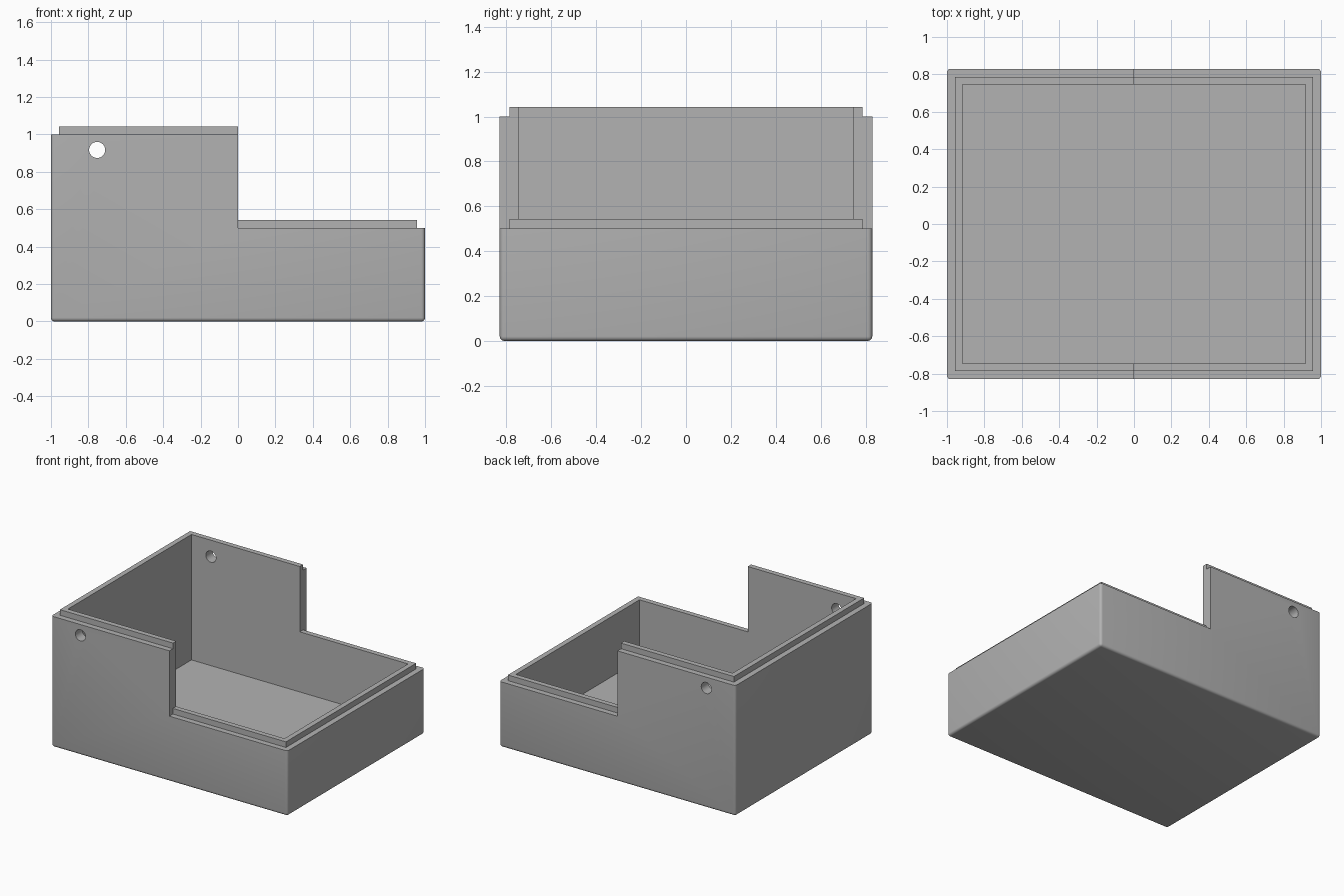
import bpy, bmesh, math

cube = bpy.data.objects.get("Cube")
if cube:
    bpy.data.objects.remove(cube, do_unlink=True)

HALF_X, HALF_Y = 1.0, 0.83
WALL, LIP_INSET, LIP_H = 0.083, 0.043, 0.043
LOW, HIGH, FLOOR = 0.5, 1.0, 0.083
ROUND = 0.02

grey = bpy.data.materials.new("grey_plastic")
grey.use_nodes = True
colour = (0.45, 0.45, 0.45, 1)
grey.diffuse_color = colour
grey.node_tree.nodes["Principled BSDF"].inputs["Base Color"].default_value = colour


def stepped_block(name, inset, base, rise):
    """L-shaped side profile, tall on -x, extruded through y."""
    x, y = HALF_X - inset, HALF_Y - inset
    profile = [(-x, base), (x, base), (x, LOW + rise), (0, LOW + rise),
               (0, HIGH + rise), (-x, HIGH + rise)]
    bm = bmesh.new()
    face = bm.faces.new([bm.verts.new((px, -y, pz)) for px, pz in profile])
    res = bmesh.ops.extrude_face_region(bm, geom=[face])
    moved = [v for v in res["geom"] if isinstance(v, bmesh.types.BMVert)]
    bmesh.ops.translate(bm, verts=moved, vec=(0, 2 * y, 0))
    bmesh.ops.recalc_face_normals(bm, faces=bm.faces)
    return to_object(name, bm)


def to_object(name, bm):
    mesh = bpy.data.meshes.new(name)
    bm.to_mesh(mesh)
    bm.free()
    mesh.materials.append(grey)
    obj = bpy.data.objects.new(name, mesh)
    bpy.context.collection.objects.link(obj)
    return obj


def combine(target, other, operation):
    """Apply a boolean and discard the helper object."""
    other.hide_render = True
    mod = target.modifiers.new(other.name, "BOOLEAN")
    mod.object, mod.operation, mod.solver = other, operation, "EXACT"
    bpy.context.view_layer.objects.active = target
    bpy.ops.object.modifier_apply(modifier=mod.name)
    bpy.data.objects.remove(other, do_unlink=True)


# Outer case, rounded on the bottom rim and the four upright corners
case = stepped_block("open_case", 0, 0, 0)
bm = bmesh.new()
bm.from_mesh(case.data)
edges = []
for e in bm.edges:
    a, b = (v.co for v in e.verts)
    bottom = a.z < 0.01 and b.z < 0.01
    upright = abs(a.z - b.z) > 0.1 and abs(a.x) > 0.9
    if bottom or upright:
        edges.append(e)
bmesh.ops.bevel(bm, geom=edges, offset=ROUND, segments=4, profile=0.5, affect="EDGES")
bm.to_mesh(case.data)
bm.free()

# Raised inner lip following the stepped rim
combine(case, stepped_block("rim_lip", LIP_INSET, 0.3, LIP_H), "UNION")

# Inner cavity down to the floor
bm = bmesh.new()
bmesh.ops.create_cube(bm, size=2)
bmesh.ops.scale(bm, verts=bm.verts, vec=(HALF_X - WALL, HALF_Y - WALL, 1))
bmesh.ops.translate(bm, verts=bm.verts, vec=(0, 0, 1 + FLOOR))
combine(case, to_object("cavity_cutter", bm), "DIFFERENCE")

# Round hole through the front and back walls
bm = bmesh.new()
bmesh.ops.create_cone(bm, cap_ends=True, segments=32, radius1=0.043, radius2=0.043, depth=2)
for v in bm.verts:
    v.co = (v.co.x - 0.753, v.co.z, 0.917 - v.co.y)
bmesh.ops.recalc_face_normals(bm, faces=bm.faces)
combine(case, to_object("hole_cutter", bm), "DIFFERENCE")

# Smooth the rounded edges, keep the rest crisp
bpy.ops.object.select_all(action="DESELECT")
case.select_set(True)
bpy.context.view_layer.objects.active = case
bpy.ops.object.shade_smooth_by_angle(angle=math.radians(30))
